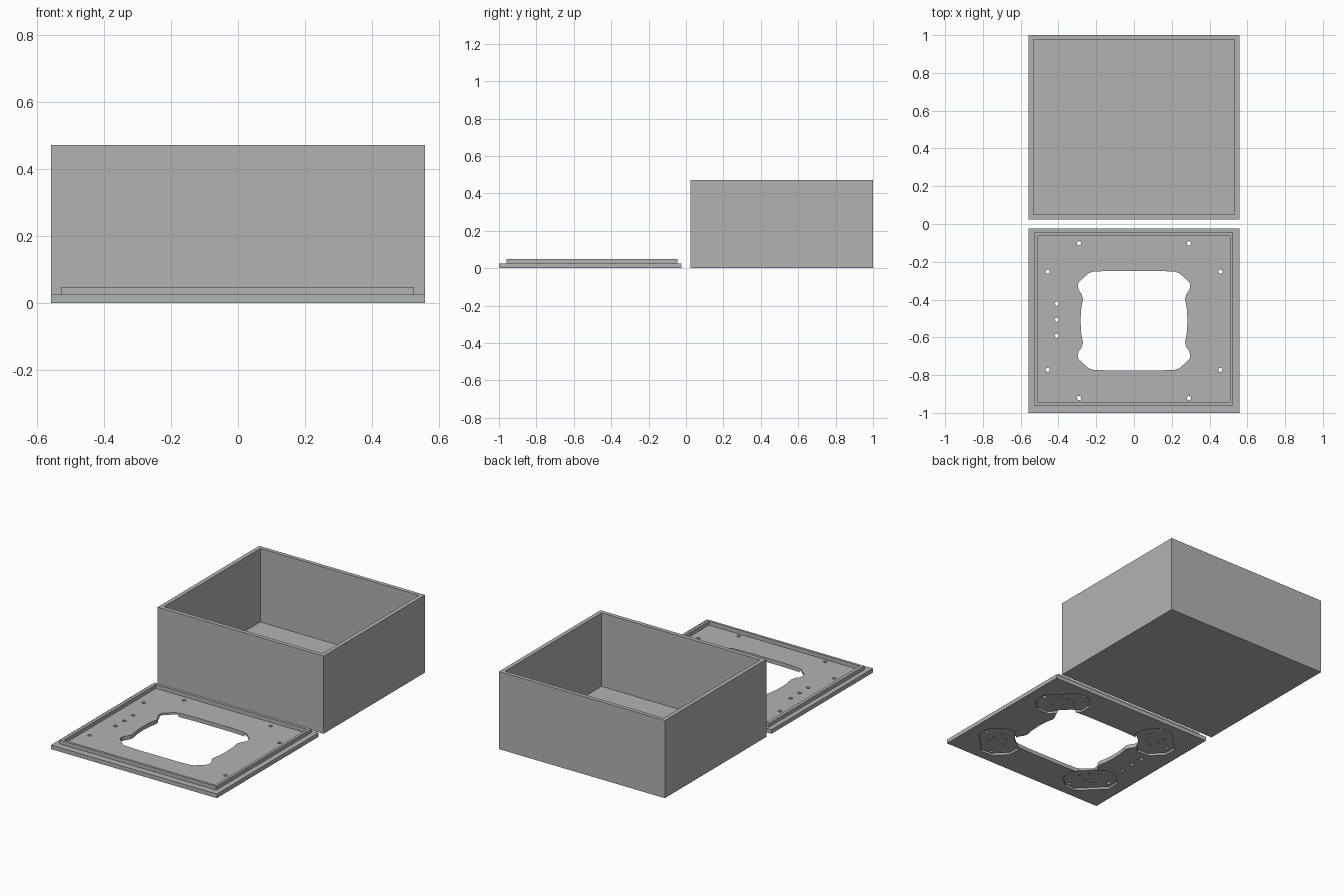
import bpy, bmesh, math
from mathutils import Vector

if "Cube" in bpy.data.objects:
    bpy.data.objects.remove(bpy.data.objects["Cube"])

grey = bpy.data.materials.new("plain grey")
grey.diffuse_color = (0.45, 0.45, 0.45, 1)
grey.use_nodes = True
grey.node_tree.nodes["Principled BSDF"].inputs["Base Color"].default_value = grey.diffuse_color

HX = 0.558            # half width of box and lid
CY = -0.512           # lid centre in y


def prism(name, pts, z0, z1):
    """Extrude a flat outline from z0 to z1."""
    bm = bmesh.new()
    face = bm.faces.new([bm.verts.new((x, y, z0)) for x, y in pts])
    out = bmesh.ops.extrude_face_region(bm, geom=[face])
    top = [v for v in out["geom"] if isinstance(v, bmesh.types.BMVert)]
    bmesh.ops.translate(bm, verts=top, vec=(0, 0, z1 - z0))
    bmesh.ops.recalc_face_normals(bm, faces=bm.faces)
    me = bpy.data.meshes.new(name)
    bm.to_mesh(me)
    bm.free()
    ob = bpy.data.objects.new(name, me)
    bpy.context.collection.objects.link(ob)
    me.materials.append(grey)
    return ob


def rect(x0, x1, y0, y1):
    return [(x0, y0), (x1, y0), (x1, y1), (x0, y1)]


def circle(x, y, r, n=16):
    return [(x + r * math.cos(2 * math.pi * i / n),
             y + r * math.sin(2 * math.pi * i / n)) for i in range(n)]


def boolean(ob, tool, op="DIFFERENCE"):
    """Apply a boolean and remove the tool."""
    m = ob.modifiers.new("cut", "BOOLEAN")
    m.object, m.operation, m.solver = tool, op, "EXACT"
    bpy.context.view_layer.objects.active = ob
    bpy.ops.object.modifier_apply(modifier=m.name)
    bpy.data.objects.remove(tool)


# Open box
box = prism("open_box", rect(-HX, HX, 0.025, 1.0), 0, 0.472)
boolean(box, prism("box_cavity", rect(-0.533, 0.533, 0.05, 0.976), 0.025, 0.6))

# Lid plate with raised lip
lid = prism("lid", rect(-HX, HX, -1.0, -0.025), 0, 0.025)
lip = prism("lip", rect(-0.528, 0.525, -0.96, -0.045), 0.015, 0.048)
boolean(lid, lip, "UNION")
boolean(lid, prism("lip_cavity", rect(-0.508, 0.508, -0.945, -0.063), 0.0245, 0.1))

# Large window with lobed corners
quarter = [(0.283, 0.0), (0.28, 0.06), (0.27, 0.115), (0.277, 0.14), (0.294, 0.165),
           (0.298, 0.19), (0.292, 0.205), (0.24, 0.252), (0.215, 0.26), (0.12, 0.264)]
half = quarter + [(-x, y) for x, y in reversed(quarter)]
window = half + [(-x, -y) for x, y in half[1:-1]]
window = [(x, CY + y) for x, y in half] + [(x, CY - y) for x, y in reversed(half[1:-1])]
boolean(lid, prism("window", window, -0.1, 0.1))

# Corner recesses in the underside, with screw holes and shallow dimples
octagon = [(-0.15, -0.05), (-0.10, -0.105), (0.10, -0.105), (0.15, -0.05),
           (0.15, 0.05), (0.10, 0.105), (-0.10, 0.105), (-0.15, 0.05)]
dimples = [(0, 0.055), (-0.06, -0.03), (0, -0.045), (0.06, -0.03), (0.03, 0.02)]
for sx in (-1, 1):
    for sy in (-1, 1):
        c = Vector((sx * 0.343, CY + sy * 0.286))
        out = Vector((sx, sy)).normalized()
        side = Vector((-out.y, out.x))

        def place(u, v):
            return tuple(c + side * u + out * v)

        boolean(lid, prism("recess", [place(u, v) for u, v in octagon], -0.1, 0.013))
        for u, v in dimples:
            boolean(lid, prism("dimple", circle(*place(u, v), 0.009, 10), -0.1, 0.019))
        for x, y in ((0.291, 0.41), (0.457, 0.26)):
            boolean(lid, prism("screw_hole", circle(sx * x, CY + sy * y, 0.011), -0.1, 0.1))

# Row of three holes along one side
for dy in (-0.085, 0, 0.085):
    boolean(lid, prism("side_hole", circle(-0.409, -0.507 + dy, 0.011), -0.1, 0.1))
